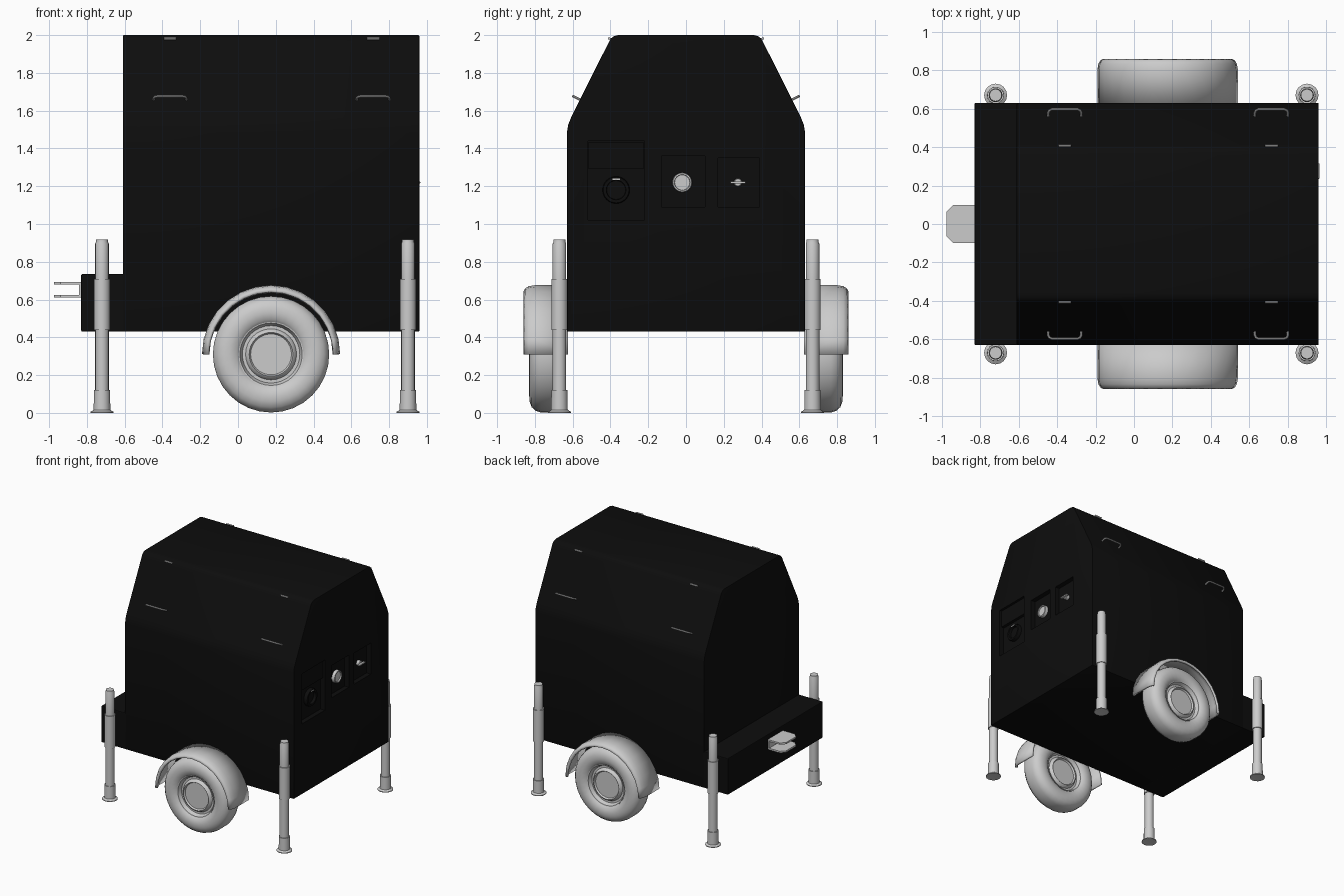
import bpy, bmesh
from math import pi, sin, cos, radians
from mathutils import Vector

if "Cube" in bpy.data.objects:
    bpy.data.objects.remove(bpy.data.objects["Cube"])

black = bpy.data.materials.new("black_paint")
black.diffuse_color = (0.004, 0.004, 0.004, 1)
black.use_nodes = True
black.node_tree.nodes["Principled BSDF"].inputs["Base Color"].default_value = black.diffuse_color


def finish(name, bm, mat=None, loc=(0, 0, 0), rot=(0, 0, 0), smooth=True):
    bmesh.ops.recalc_face_normals(bm, faces=bm.faces)
    me = bpy.data.meshes.new(name)
    bm.to_mesh(me)
    bm.free()
    ob = bpy.data.objects.new(name, me)
    bpy.context.collection.objects.link(ob)
    ob.location, ob.rotation_euler = loc, rot
    if mat:
        me.materials.append(mat)
    bpy.ops.object.select_all(action='DESELECT')
    ob.select_set(True)
    bpy.context.view_layer.objects.active = ob
    if smooth:
        bpy.ops.object.shade_smooth_by_angle(angle=radians(35))
    return ob


def modify(ob, kind, **props):
    bpy.context.view_layer.objects.active = ob
    m = ob.modifiers.new(kind, kind)
    for k, v in props.items():
        setattr(m, k, v)
    bpy.ops.object.modifier_apply(modifier=m.name)


def prism(name, pts, depth, mat=None, smooth=False):
    """Extrude a closed 3D outline along the depth vector."""
    bm = bmesh.new()
    f = bm.faces.new([bm.verts.new(p) for p in pts])
    r = bmesh.ops.extrude_face_region(bm, geom=[f])
    bmesh.ops.translate(bm, vec=depth, verts=[v for v in r['geom'] if isinstance(v, bmesh.types.BMVert)])
    return finish(name, bm, mat, smooth=smooth)


def box(name, x0, x1, y0, y1, z0, z1, mat=None):
    return prism(name, [(x0, y0, z0), (x0, y1, z0), (x0, y1, z1), (x0, y0, z1)], (x1 - x0, 0, 0), mat)


def lathe(name, prof, n, loc, rot=(0, 0, 0), mat=None):
    """Spin (radius, height) points round local z."""
    bm = bmesh.new()
    vs = [bm.verts.new((r, 0, h)) for r, h in prof]
    es = [bm.edges.new(p) for p in zip(vs, vs[1:])]
    bmesh.ops.spin(bm, geom=vs + es, cent=(0, 0, 0), axis=(0, 0, 1), angle=2 * pi, steps=n, use_duplicate=False)
    bmesh.ops.remove_doubles(bm, verts=bm.verts, dist=1e-5)
    return finish(name, bm, mat, loc, rot)


def rod(name, pts, r):
    cu = bpy.data.curves.new(name, 'CURVE')
    cu.dimensions, cu.bevel_depth, cu.bevel_resolution, cu.use_fill_caps = '3D', r, 2, True
    sp = cu.splines.new('POLY')
    sp.points.add(len(pts) - 1)
    for p, c in zip(sp.points, pts):
        p.co = (*c, 1)
    ob = bpy.data.objects.new(name, cu)
    bpy.context.collection.objects.link(ob)
    bpy.ops.object.select_all(action='DESELECT')
    ob.select_set(True)
    bpy.context.view_layer.objects.active = ob
    bpy.ops.object.convert(target='MESH')
    bpy.ops.object.shade_smooth_by_angle(angle=radians(40))


# Housing with sloped roof sides
half = [(0.63, 0.43), (0.63, 1.485), (0.624, 1.525), (0.608, 1.565),
        (0.41, 1.96), (0.40, 1.98), (0.385, 1.993), (0.36, 2.0)]
outline = half + [(-y, z) for y, z in reversed(half)]
body = prism("housing", [(-0.61, y, z) for y, z in outline], (1.57, 0, 0), black)
modify(body, 'BEVEL', width=0.005, segments=2, limit_method='ANGLE', angle_limit=radians(50))

# Recessed control panels in the end wall
for y0, y1, z0, z1 in [(-0.52, -0.22, 1.02, 1.44), (-0.13, 0.10, 1.09, 1.36), (0.17, 0.39, 1.09, 1.35)]:
    cut = box("panel_cutter", 0.92, 1.05, y0, y1, z0, z1)
    cut.hide_render = True
    modify(body, 'BOOLEAN', object=cut, operation='DIFFERENCE', solver='EXACT')
    bpy.data.objects.remove(cut)
bpy.context.view_layer.objects.active = body
body.select_set(True)
bpy.ops.object.shade_smooth_by_angle(angle=radians(35))

# Panel fittings
X = (0, pi / 2, 0)
box("outlet_hood", 0.92, 0.945, -0.515, -0.225, 1.29, 1.435, black)
lathe("outlet_socket", [(0, 0.008), (0.05, 0.008), (0.052, 0.03), (0.068, 0.03), (0.072, 0.022), (0.072, 0)],
      24, (0.919, -0.37, 1.18), X, black)
box("outlet_catch", 0.92, 0.95, -0.39, -0.35, 1.234, 1.241)
lathe("gauge", [(0, 0.018), (0.04, 0.018), (0.042, 0.028), (0.05, 0.026), (0.052, 0)], 24, (0.919, -0.02, 1.22), X)
lathe("switch_knob", [(0, 0.03), (0.018, 0.03), (0.022, 0.026), (0.022, 0)], 16, (0.919, 0.275, 1.22), X)
lever = box("switch_lever", 0.945, 0.965, 0.235, 0.315, 1.214, 1.226)
modify(lever, 'BEVEL', width=0.004, segments=2)

# Front chassis box
chassis = box("chassis_box", -0.83, -0.60, -0.63, 0.63, 0.43, 0.735, black)
modify(chassis, 'BEVEL', width=0.006, segments=2)

# Tow hitch: two chamfered plates on a back plate
for name, z in (("hitch_lower_plate", 0.61), ("hitch_upper_plate", 0.68)):
    prism(name, [(-0.83, -0.1, z), (-0.94, -0.1, z), (-0.975, -0.065, z),
                 (-0.975, 0.065, z), (-0.94, 0.1, z), (-0.83, 0.1, z)], (0, 0, 0.014))
box("hitch_back_plate", -0.843, -0.828, -0.1, 0.1, 0.61, 0.694)

# Corner support legs
leg = [(0, 0.008), (0.05, 0), (0.06, 0), (0.06, 0.006), (0.044, 0.016), (0.043, 0.12), (0.036, 0.12),
       (0.036, 0.44), (0.043, 0.44), (0.043, 0.71), (0.036, 0.71), (0.036, 0.895),
       (0.032, 0.905), (0.032, 0.917), (0, 0.917)]
for x in (-0.72, 0.90):
    for y in (-0.67, 0.67):
        lathe("support_leg", leg, 16, (x, y, 0))

WX, WZ = 0.175, 0.31
tyre = [(0.17, 0.075), (0.185, 0.09), (0.22, 0.098), (0.25, 0.096), (0.28, 0.085), (0.30, 0.062), (0.308, 0.035)]
hub = [(0, 0.062), (0.108, 0.062), (0.116, 0.075), (0.124, 0.07), (0.135, 0.05), (0.152, 0.05), (0.165, 0.08), (0.172, 0.082),
       (0.172, 0.07)]
section = [(0.625, 0.357), (0.80, 0.357), (0.83, 0.352), (0.845, 0.343), (0.851, 0.33)]
mirror = lambda p: p + [(r, -h) for r, h in reversed(p)]
for s in (-1, 1):
    # Wheels
    rot = (-s * pi / 2, 0, 0)
    lathe("tyre", mirror(tyre), 32, (WX, s * 0.732, WZ), rot)
    lathe("wheel_hub", mirror(hub), 32, (WX, s * 0.732, WZ), rot)
    # Fender arch
    bm = bmesh.new()
    rows = [[bm.verts.new((WX + r * cos(i * pi / 14), s * y, WZ + r * sin(i * pi / 14))) for y, r in section]
            for i in range(15)]
    for a, b in zip(rows, rows[1:]):
        for j in range(len(section) - 1):
            bm.faces.new((a[j], a[j + 1], b[j + 1], b[j]))
    fender = finish("fender", bm)
    modify(fender, 'SOLIDIFY', thickness=0.018, offset=0)
    # Hatch handles and hinge pins on the sloped sides
    out = Vector((0, s * 0.894, 0.447))
    for x in (-0.36, 0.715):
        base = Vector((x, s * 0.555, 1.655))
        path = [(-0.086, -0.01), (-0.086, 0.026), (-0.08, 0.04), (-0.066, 0.047)]
        path += [(-u, v) for u, v in reversed(path)]
        rod("hatch_handle", [base + Vector((u, 0, 0)) + out * v for u, v in path], 0.0065)
        rod("hinge_pin", [(x - 0.033, s * 0.407, 1.982), (x + 0.033, s * 0.407, 1.982)], 0.007)
